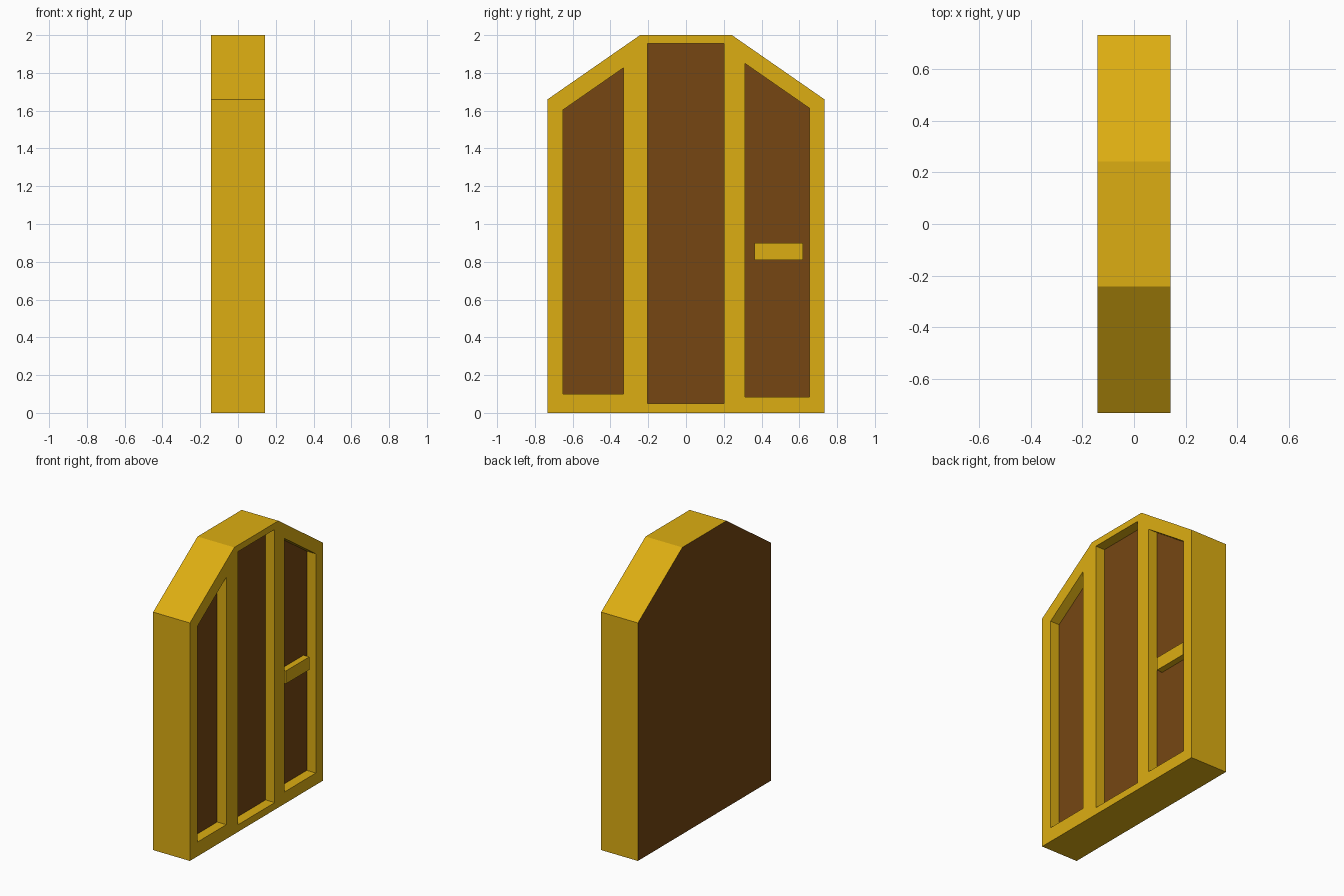
import bpy, bmesh

if "Cube" in bpy.data.objects:
    bpy.data.objects.remove(bpy.data.objects["Cube"])

HALF = 0.142      # half of the door thickness
PANEL_X = 0.072   # depth of the recessed panel surface


def material(name, color):
    m = bpy.data.materials.new(name)
    m.diffuse_color = (*color, 1)
    m.use_nodes = True
    m.node_tree.nodes["Principled BSDF"].inputs["Base Color"].default_value = m.diffuse_color
    return m


yellow = material("yellow_paint", (0.72, 0.42, 0.006))
brown = material("brown_wood", (0.18, 0.062, 0.006))


def prism(name, outline, x0, x1):
    """Extrude a (y, z) outline along x."""
    bm = bmesh.new()
    face = bm.faces.new([bm.verts.new((x0, y, z)) for y, z in outline])
    top = bmesh.ops.extrude_face_region(bm, geom=[face])["geom"]
    verts = [v for v in top if isinstance(v, bmesh.types.BMVert)]
    bmesh.ops.translate(bm, verts=verts, vec=(x1 - x0, 0, 0))
    bmesh.ops.recalc_face_normals(bm, faces=bm.faces)
    mesh = bpy.data.meshes.new(name)
    bm.to_mesh(mesh)
    bm.free()
    ob = bpy.data.objects.new(name, mesh)
    bpy.context.collection.objects.link(ob)
    mesh.materials.append(yellow)
    return ob


# Door body with chamfered top corners
door = prism("door", [(-0.733, 0), (0.733, 0), (0.733, 1.66), (0.243, 2),
                      (-0.243, 2), (-0.733, 1.66)], -HALF, HALF)

# Three recesses cut into the outer side
recesses = [
    [(-0.65, 0.10), (-0.332, 0.10), (-0.332, 1.826), (-0.65, 1.605)],
    [(-0.205, 0.05), (0.202, 0.05), (0.202, 1.955), (-0.205, 1.955)],
    [(0.312, 0.083), (0.655, 0.083), (0.655, 1.612), (0.312, 1.85)],
]
cutters = []
for i, outline in enumerate(recesses):
    cutter = prism(f"recess_cutter_{i + 1}", outline, PANEL_X, 0.3)
    cutter.hide_render = True
    cutters.append(cutter)
    mod = door.modifiers.new("recess", 'BOOLEAN')
    mod.operation = 'DIFFERENCE'
    mod.solver = 'EXACT'
    mod.object = cutter

# Apply the cuts
bpy.context.view_layer.update()
cut = door.evaluated_get(bpy.context.evaluated_depsgraph_get())
door_mesh = bpy.data.meshes.new_from_object(cut)
door.modifiers.clear()
door.data = door_mesh
for cutter in cutters:
    bpy.data.objects.remove(cutter)

# Brown on the sunken panels and the whole inner side
door_mesh.materials.clear()
door_mesh.materials.append(yellow)
door_mesh.materials.append(brown)
for p in door_mesh.polygons:
    flat = abs(p.normal.x) > 0.9
    p.material_index = 1 if flat and p.center.x < HALF - 0.01 else 0

# Handle bar in the right recess
prism("handle", [(0.362, 0.81), (0.62, 0.81), (0.62, 0.90), (0.362, 0.90)],
      PANEL_X - 0.01, 0.116)
